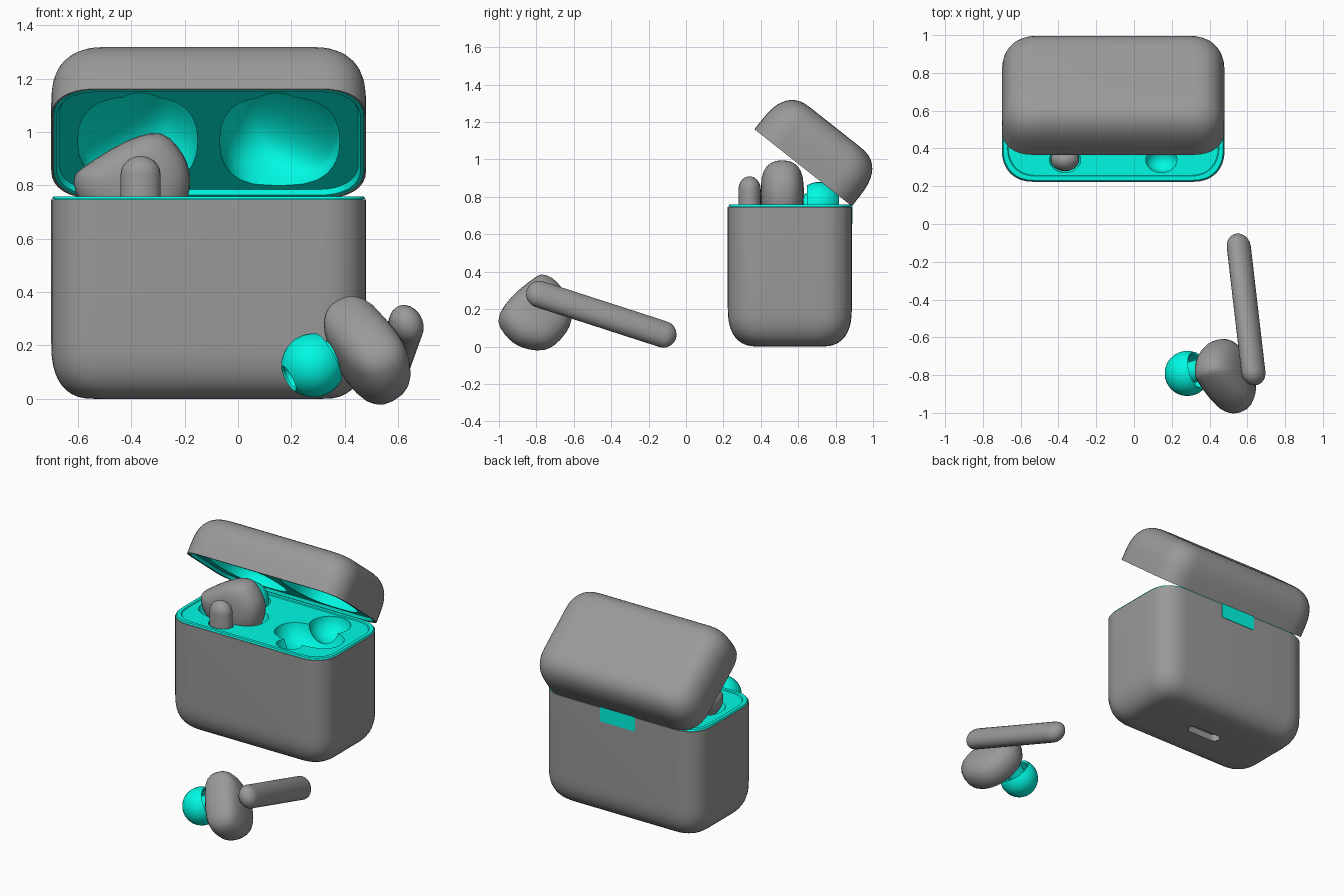
import bpy, bmesh
from math import sin, cos, pi, radians, copysign
from mathutils import Matrix, Vector

if "Cube" in bpy.data.objects:
    bpy.data.objects.remove(bpy.data.objects["Cube"])


def material(name, rgb):
    m = bpy.data.materials.new(name)
    m.diffuse_color = (*rgb, 1)
    m.use_nodes = True
    m.node_tree.nodes["Principled BSDF"].inputs["Base Color"].default_value = m.diffuse_color
    return m


teal = material("teal", (0.0, 0.95, 0.77))
dark = material("dark_grey", (0.32, 0.32, 0.32))
I4 = Matrix.Identity(4)
CX, CY = -0.11, 0.555            # case centre
BODY_H, LID_H, SEAM = 0.747, 0.276, 0.75


def loft(name, rings, M=I4, mat=dark):
    """Closed solid through equal-length rings of points."""
    bm = bmesh.new()
    vs = [[bm.verts.new(M @ Vector(p)) for p in r] for r in rings]
    n = len(vs[0])
    for a, b in zip(vs, vs[1:]):
        for i in range(n):
            j = (i + 1) % n
            bm.faces.new((a[i], a[j], b[j], b[i]))
    bm.faces.new(vs[0])
    bm.faces.new(vs[-1])
    bmesh.ops.recalc_face_normals(bm, faces=bm.faces)
    me = bpy.data.meshes.new(name)
    bm.to_mesh(me)
    bm.free()
    me.materials.append(mat)
    ob = bpy.data.objects.new(name, me)
    bpy.context.collection.objects.link(ob)
    return ob


def spow(v, p):
    return copysign(abs(v) ** p, v) if abs(v) > 1e-9 else 0.0


def rrect(a, b, r, z, n=8, p=0.88):
    """Rounded rectangle ring around the case centre."""
    pts = []
    for q, (sx, sy) in enumerate(((1, 1), (-1, 1), (-1, -1), (1, -1))):
        for k in range(n + 1):
            t = (q + k / n) * pi / 2
            pts.append((CX + sx * (a - r) + r * spow(cos(t), p),
                        CY + sy * (b - r) + r * spow(sin(t), p), z))
    return pts


def case_ring(inset, z):
    return rrect(0.59 - inset, 0.332 - inset, max(0.17 - 0.5 * inset, 0.04), z)


def arc(e, z0, n=10, p=0.8):
    """Rounded closed end of the case: (inset, height) pairs."""
    return [(e + 0.16 * (1 - spow(cos(t), p)), z0 + 0.21 * (1 - spow(sin(t), p)))
            for t in (pi / 2 * (1 - k / n) for k in range(n + 1))]


def case_part(name, prof, M=I4, mat=dark):
    return loft(name, [case_ring(i, z) for i, z in prof], M, mat)


def cut(ob, cutters):
    bpy.context.view_layer.objects.active = ob
    for c in cutters:
        c.data.materials.clear()
        c.data.materials.append(ob.data.materials[0])
        m = ob.modifiers.new("cut", 'BOOLEAN')
        m.operation, m.solver, m.object = 'DIFFERENCE', 'EXACT', c
        bpy.ops.object.modifier_apply(modifier=m.name)
        bpy.data.objects.remove(c)


# ---- earbud parts, local frame: origin in stem top, stem down -z, head toward +y
HEAD = [(0.249, -0.017), (0.212, 0.03), (0.051, 0.127), (-0.077, 0.154), (-0.159, 0.075),
        (-0.185, -0.02), (-0.16, -0.13), (-0.07, -0.2), (0.05, -0.225), (0.15, -0.18), (0.23, -0.095)]
TIP = Vector((0.046, 0.371, -0.08))


def smooth_loop(pts, n=3):
    out, N = [], len(pts)
    P = [Vector(p) for p in pts]
    for i in range(N):
        a, b, c, d = (P[(i + k) % N] for k in (-1, 0, 1, 2))
        for k in range(n):
            t = k / n
            out.append(0.5 * (2 * b + (c - a) * t + (2 * a - 5 * b + 4 * c - d) * t * t
                              + (3 * b - a - 3 * c + d) * t ** 3))
    return out


def stem(name, M, grow=0.0, length=0.703):
    prof = [(cos(t), 0.07 * sin(t)) for t in (radians(85 - 17 * k) for k in range(6))]
    prof += [(r, -length - z) for r, z in reversed(prof)]
    a, b = 0.075 + grow, 0.06 + grow
    return loft(name, [[(a * r * cos(u), b * r * sin(u), z)
                        for u in (2 * pi * k / 24 for k in range(24))] for r, z in prof], M)


def head(name, M, scale=1.0, half=0.115, cy=0.175, dx=0.0):
    c = Vector((0.03, -0.02))
    rings = []
    for k in range(13):
        t = radians(-86 + 172 * k / 12)
        s, y = cos(t) ** 0.65, cy + half * spow(sin(t), 0.85)
        pts = [c + (p - c) * s * scale for p in smooth_loop(HEAD)]
        rings.append([(p.x + dx, y, p.y) for p in pts])
    return loft(name, rings, M)


def lathe_tip(name, prof, M):
    return loft(name, [[TIP + Vector((r * cos(u), y, r * sin(u)))
                        for u in (2 * pi * k / 28 for k in range(28))] for r, y in prof], M, teal)


def earbud(side, M, dx=0.0):
    stem(side + "_bud_stem", M)
    head(side + "_bud_head", M, dx=dx)
    dome = [(0.12 * cos(t), 0.12 * sin(t)) for t in (radians(64 - 12 * k) for k in range(9))]
    lathe_tip(side + "_bud_ear_tip", [(0.042, 0.05), (0.046, 0.1)] + dome +
              [(0.09, -0.055), (0.088, 0.0), (0.06, 0.03), (0.055, -0.13)], M)


def socket_cutters(M):
    ball = [(0.13 * cos(t), 0.13 * sin(t)) for t in (radians(-85 + 17 * k) for k in range(11))]
    return [stem("c_stem", M, 0.008, 0.3), head("c_head", M, 1.12, 0.14), lathe_tip("c_tip", ball, M)]


in_right = Matrix.Translation((0.145, 0.34, 0.84))
in_left = Matrix.Translation((-0.365, 0.34, 0.84)) @ Matrix.Diagonal((-1, 1, 1, 1))

# ---- case body with charging slot
body = case_part("case_body", arc(0, 0) + [(0, BODY_H), (0.01, BODY_H)]
                 + arc(0.01, 0.06)[::-1])
cut(body, [loft("c_slot", [rrect(0.12, 0.035, 0.0349, z, p=1) for z in (-0.05, 0.045)])])

# ---- teal tray with bud sockets, its lip covering the body rim
tray = case_part("case_tray", arc(0.012, 0.065) + [(0.012, 0.749), (0.003, 0.749), (0.008, 0.758),
                                                   (0.03, 0.758), (0.034, 0.752)], I4, teal)
cut(tray, socket_cutters(in_left) + socket_cutters(in_right))

# ---- hinge plate on the back
hinge = [[(CX + sx * 0.13, y, z) for sx, z in ((-1, 0.655), (1, 0.655), (1, 0.757), (-1, 0.757))]
         for y in (0.86, 0.89)]
loft("hinge_plate", hinge, I4, teal)

# ---- lid, built closed (upside-down body profile), then swung open about the rear edge
piv = Vector((0, CY + 0.332, SEAM))
swing = Matrix.Translation(piv) @ Matrix.Rotation(radians(-38.3), 4, 'X') @ Matrix.Translation(-piv)
flip = swing @ Matrix.Translation((0, 0, SEAM + LID_H)) @ Matrix.Diagonal((1, 1, -1, 1))
case_part("lid_shell", arc(0, 0) + [(0, LID_H), (0.006, LID_H)] + arc(0.006, 0.01)[::-1], flip)
lining = case_part("lid_lining", arc(0.008, 0.014) + [(0.008, LID_H - 0.001), (0.02, LID_H - 0.001),
                                                      (0.03, LID_H - 0.02)], flip, teal)
for M in (in_left, in_right):
    S = swing @ M
    cut(lining, [head("c_head", S, 1.06, 0.27, 0.225, -0.02), stem("c_stem", S, 0.006)])

# ---- buds: left one docked, right one lying in front
earbud("left", in_left)
up = Vector((0.11, -0.946, 0.306)).normalized()
w = Vector((-0.856, -0.242, -0.456))
w = (w - up * w.dot(up)).normalized()
R = Matrix((w.cross(up), w, up)).transposed().to_4x4()
earbud("right", Matrix.Translation((0.632, -0.785, 0.28)) @ R, -0.04)

# ---- smooth shading with crisp edges
for ob in bpy.context.collection.objects:
    ob.select_set(True)
    bpy.context.view_layer.objects.active = ob
bpy.ops.object.shade_smooth_by_angle(angle=radians(35))
